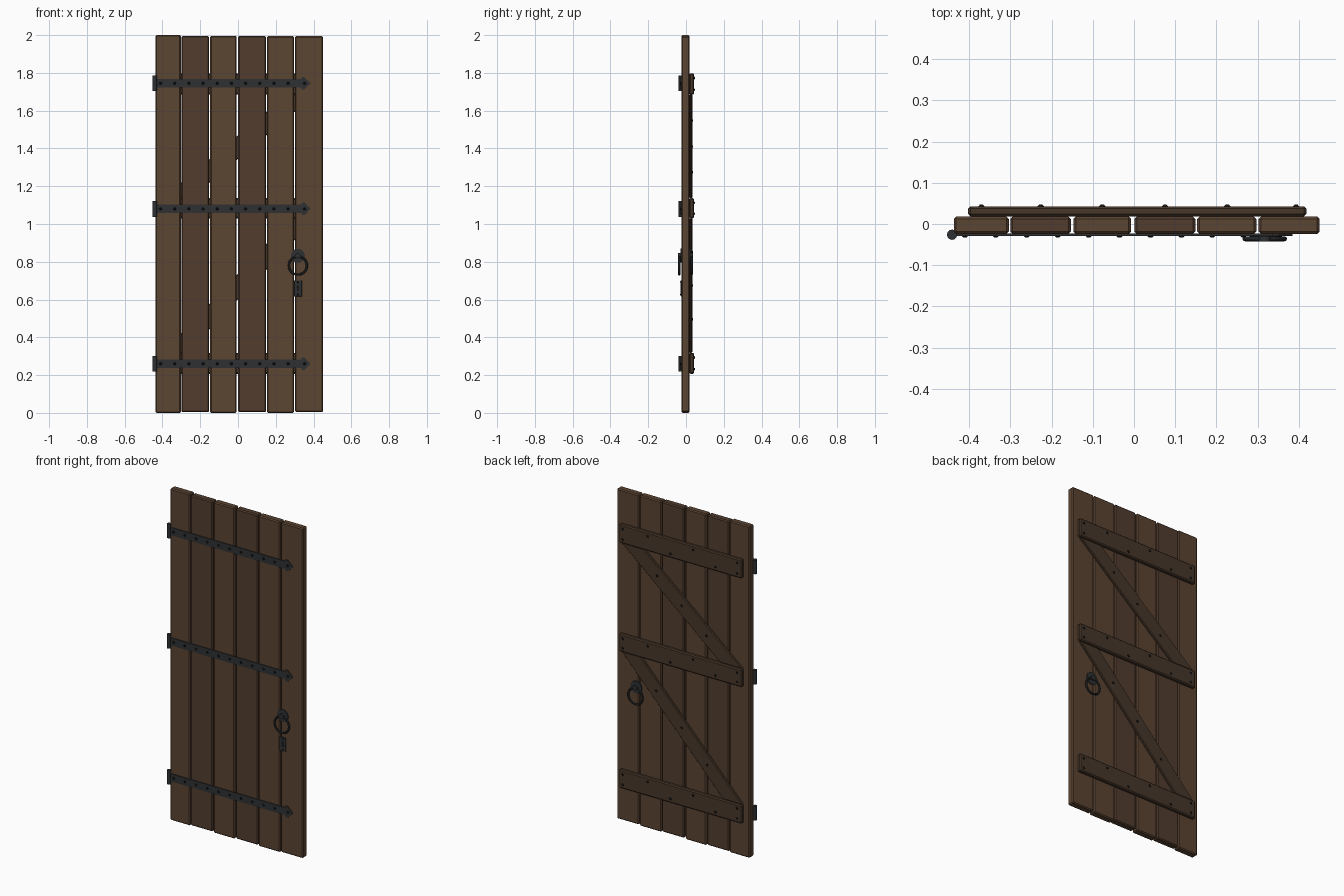
import bpy, bmesh, math
from mathutils import Matrix, Vector

if "Cube" in bpy.data.objects:
    bpy.data.objects.remove(bpy.data.objects["Cube"])


def material(name, rgb):
    m = bpy.data.materials.new(name)
    m.diffuse_color = (*rgb, 1)
    m.use_nodes = True
    m.node_tree.nodes["Principled BSDF"].inputs["Base Color"].default_value = m.diffuse_color
    return m


wood_a = material("wood_light", (0.105, 0.058, 0.032))
wood_b = material("wood_dark", (0.085, 0.046, 0.028))
wood_c = material("wood_brace", (0.062, 0.037, 0.022))
iron = material("iron", (0.028, 0.030, 0.032))
dark = material("dark_iron", (0.008, 0.008, 0.009))

FRONT, BACK = -0.024, 0.018


def finish(name, bm, mat, bevel=0, smooth=False):
    bmesh.ops.recalc_face_normals(bm, faces=bm.faces)
    me = bpy.data.meshes.new(name)
    bm.to_mesh(me)
    bm.free()
    me.materials.append(mat)
    ob = bpy.data.objects.new(name, me)
    bpy.context.collection.objects.link(ob)
    if bevel:
        b = ob.modifiers.new("bevel", "BEVEL")
        b.width, b.segments = bevel, 1
    if smooth:
        bpy.context.view_layer.objects.active = ob
        ob.select_set(True)
        bpy.ops.object.shade_smooth_by_angle(angle=math.radians(40))
        ob.select_set(False)
    return ob


def slab(name, outline, y0, y1, mat, bevel=0):
    """Extrude an (x, z) outline from y0 to y1."""
    bm = bmesh.new()
    f = bm.faces.new([bm.verts.new((x, y0, z)) for x, z in outline])
    ext = bmesh.ops.extrude_face_region(bm, geom=[f])["geom"]
    bmesh.ops.translate(bm, vec=(0, y1 - y0, 0),
                        verts=[v for v in ext if isinstance(v, bmesh.types.BMVert)])
    return finish(name, bm, mat, bevel)


def rect(x0, x1, z0, z1):
    return [(x0, z0), (x1, z0), (x1, z1), (x0, z1)]


def nails(name, points, y, side, r=0.0075, h=0.004):
    """Low domed nail heads; side is -1 for the front, 1 for the back."""
    bm = bmesh.new()
    rot = Matrix.Rotation(-side * math.pi / 2, 4, 'X')
    for x, z in points:
        bmesh.ops.create_cone(bm, cap_ends=True, segments=8, radius1=r, radius2=r * 0.5, depth=h,
                              matrix=Matrix.Translation((x, y + side * h / 2, z)) @ rot)
    return finish(name, bm, dark)


def cylinder(name, loc, r, depth, axis, mat, seg=16, r2=None):
    bm = bmesh.new()
    rot = Matrix.Rotation(math.pi / 2, 4, 'X') if axis == 'Y' else Matrix()
    bmesh.ops.create_cone(bm, cap_ends=True, segments=seg, radius1=r, radius2=r2 or r,
                          depth=depth, matrix=Matrix.Translation(loc) @ rot)
    return finish(name, bm, mat, smooth=True)


# Vertical planks
edges = [(-0.437, -0.303, 2.0), (-0.300, -0.153, 1.995), (-0.147, -0.007, 1.996),
         (0.001, 0.149, 1.995), (0.153, 0.297, 1.994), (0.302, 0.450, 1.994)]
for i, (x0, x1, top) in enumerate(edges):
    slab(f"plank_{i + 1}", rect(x0, x1, 0.004 * (i % 2), top), FRONT, BACK,
         wood_b if i in (1, 3) else wood_a, 0.006)

# Ledges across the back, with nails at the plank centres
ledges = [(0.207, 0.318), (1.03, 1.137), (1.685, 1.798)]
centres = [-0.37, -0.226, -0.077, 0.075, 0.226, 0.378]
for i, (z0, z1) in enumerate(ledges):
    slab(f"ledge_{i + 1}", rect(-0.402, 0.418, z0, z1), BACK, 0.043, wood_c, 0.006)
    pts = []
    for k, x in enumerate(centres):
        if k % 2 == 0 or k == 5:
            pts.append((x + (0.015 if k == 5 else 0), z1 - 0.025))
        if k % 2 == 1 or k == 0:
            pts.append((x + (0.015 if k == 5 else 0), z0 + 0.025))
    nails(f"ledge_nails_{i + 1}", pts, 0.043, 1)

# Diagonal braces falling towards the hinge side
for i, w in ((0, 0.13), (1, 0.15)):
    zb, zt = ledges[i][1], ledges[i + 1][0]
    slab(f"brace_{i + 1}", [(-0.40, zb), (-0.40 + w, zb), (0.41, zt), (0.41 - w, zt)],
         BACK, 0.034, wood_c, 0.004)
    a, b = Vector((-0.40 + w / 2, zb)), Vector((0.41 - w / 2, zt))
    nails(f"brace_nails_{i + 1}", [a.lerp(b, t) for t in (0.25, 0.5, 0.75)], 0.034, 1)

# Strap hinges with arrow ends and knuckles
for i, z in enumerate((0.26, 1.08, 1.745)):
    h = 0.023
    outline = [(-0.44, z - h), (0.335, z - h), (0.335, z - 0.033), (0.352, z - 0.033), (0.384, z),
               (0.352, z + 0.033), (0.335, z + 0.033), (0.335, z + h), (-0.44, z + h)]
    slab(f"hinge_strap_{i + 1}", outline, FRONT - 0.005, FRONT + 0.001, iron)
    nails(f"strap_nails_{i + 1}", [(-0.41 + 0.075 * k, z) for k in range(10)] + [(0.352, z)],
          FRONT - 0.005, -1)
    cylinder(f"hinge_knuckle_{i + 1}", (-0.441, -0.026, z), 0.0125, 0.084, 'Z', iron, 12)

# Ring handles on both faces
for name, y, s in (("front", FRONT, -1), ("back", BACK, 1)):
    cylinder(f"{name}_ring_plate", (0.317, y + s * 0.003, 0.832), 0.037, 0.006, 'Y', iron, 16)
    cylinder(f"{name}_ring_boss", (0.317, y + s * 0.009, 0.832), 0.014, 0.018, 'Y', iron, 12)
    bpy.ops.mesh.primitive_torus_add(location=(0.317, y + s * 0.012, 0.78),
                                     rotation=(math.pi / 2, 0, 0), major_radius=0.048,
                                     minor_radius=0.006, major_segments=28, minor_segments=8)
    ring = bpy.context.object
    ring.name = f"{name}_ring"
    ring.data.materials.append(iron)
    bpy.ops.object.shade_smooth_by_angle()
    ring.select_set(False)

# Keyhole plate with key slot
slab("keyhole_plate", rect(0.297, 0.338, 0.617, 0.702), FRONT - 0.004, FRONT + 0.001, iron, 0.001)
cylinder("keyhole", (0.317, FRONT - 0.004, 0.667), 0.008, 0.002, 'Y', dark, 12)
slab("keyhole_slot", [(0.314, 0.667), (0.311, 0.645), (0.323, 0.645), (0.320, 0.667)],
     FRONT - 0.005, FRONT - 0.003, dark)
nails("keyhole_nails", [(0.317, 0.692), (0.317, 0.627)], FRONT - 0.004, -1, 0.005, 0.003)
